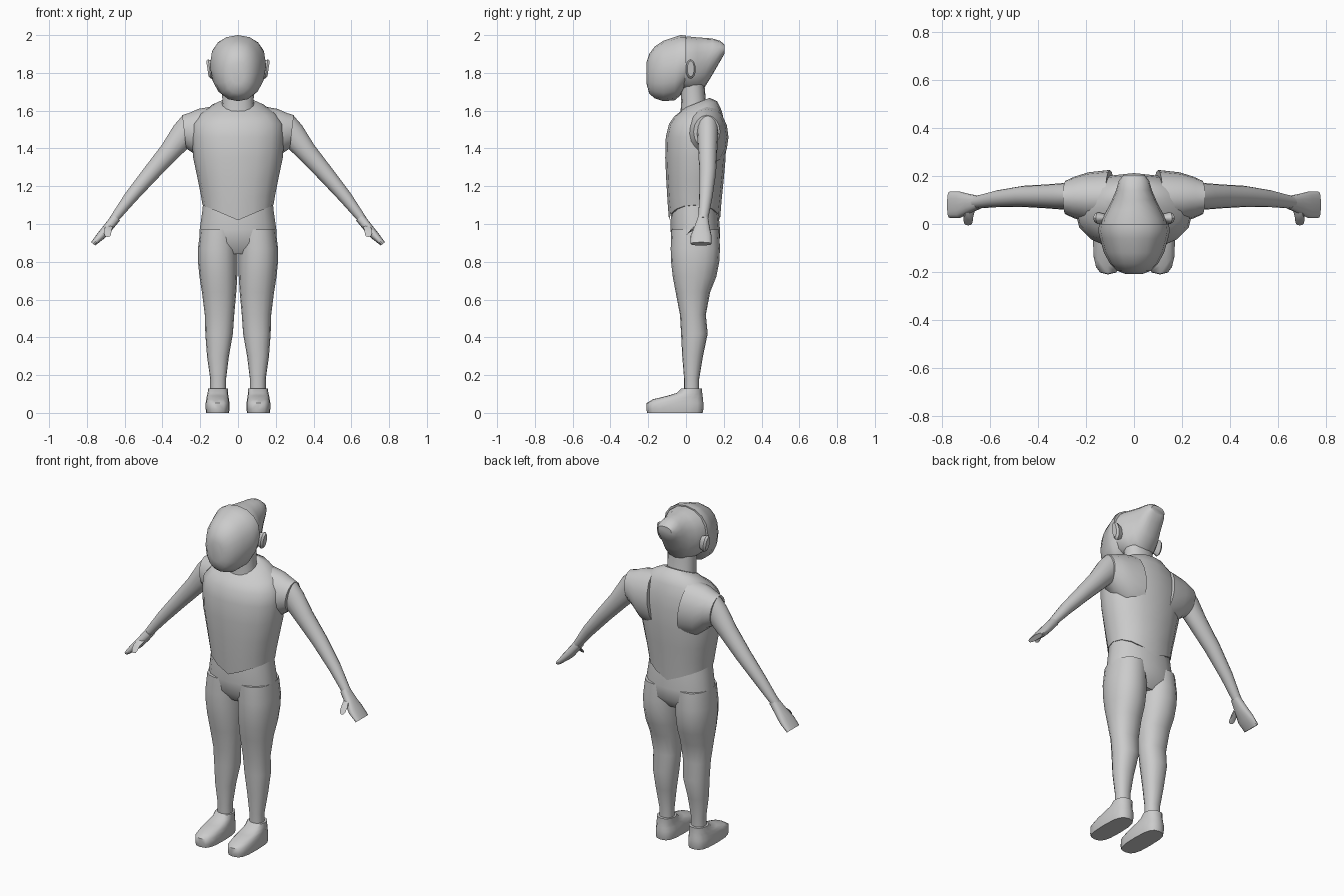
import bpy, bmesh, math
from mathutils import Vector

X, Y, Z = Vector((1, 0, 0)), Vector((0, 1, 0)), Vector((0, 0, 1))


def ring(c, u, v, a, b, p=2.0, n=16):
    """Superellipse ring around c in the plane of u and v."""
    pts = []
    for i in range(n):
        t = 2 * math.pi * i / n
        cs, sn = math.cos(t), math.sin(t)
        x = math.copysign(abs(cs) ** (2 / p), cs) if abs(cs) > 1e-6 else 0
        y = math.copysign(abs(sn) ** (2 / p), sn) if abs(sn) > 1e-6 else 0
        pts.append(Vector(c) + u * (a * x) + v * (b * y))
    return pts


def loft(name, rings, mirror=False, angle=40):
    """Skin a list of rings, cap both ends, optionally mirror across x."""
    bm = bmesh.new()
    rows = [[bm.verts.new(p) for p in r] for r in rings]
    n = len(rows[0])
    for r, s in zip(rows, rows[1:]):
        for i in range(n):
            bm.faces.new((r[i], r[(i + 1) % n], s[(i + 1) % n], s[i]))
    bm.faces.new(rows[0])
    bm.faces.new(rows[-1])
    bmesh.ops.recalc_face_normals(bm, faces=bm.faces)
    me = bpy.data.meshes.new(name)
    bm.to_mesh(me)
    bm.free()
    ob = bpy.data.objects.new(name, me)
    bpy.context.collection.objects.link(ob)
    bpy.ops.object.select_all(action='DESELECT')
    ob.select_set(True)
    bpy.context.view_layer.objects.active = ob
    bpy.ops.object.shade_smooth_by_angle(angle=math.radians(angle))
    if mirror:
        ob.modifiers.new("mirror", 'MIRROR')
    return ob


def level(z, cx, hw, y0, y1, p=2.2, tilt=0, dip=0):
    """Horizontal ring; tilt raises the back, dip lowers the middle."""
    cy = (y0 + y1) / 2
    pts = ring((cx, cy, z), X, Y, hw, (y1 - y0) / 2, p)
    for q in pts:
        q.z += tilt * (q.y - cy) - dip * (1 - abs(q.x - cx) / hw)
    return pts


def slice_y(y, hw, z0, z1, p=2.2):
    """Upright ring facing the front."""
    return ring((0, y, (z0 + z1) / 2), X, Z, hw, (z1 - z0) / 2, p)


# Head: face shell, skull with swept-back crown, neck
loft("face", [slice_y(*r) for r in (
    (-0.208, 0.035, 1.74, 1.86), (-0.195, 0.07, 1.69, 1.90),
    (-0.165, 0.1, 1.665, 1.94), (-0.12, 0.125, 1.65, 1.97),
    (-0.06, 0.142, 1.655, 1.99), (-0.03, 0.149, 1.68, 2.0),
    (0.0, 0.145, 1.73, 1.998))])
loft("skull", [slice_y(*r) for r in (
    (-0.03, 0.138, 1.71, 1.99), (0.02, 0.133, 1.70, 1.992),
    (0.06, 0.112, 1.70, 1.988), (0.10, 0.092, 1.725, 1.985),
    (0.14, 0.075, 1.79, 1.982), (0.18, 0.063, 1.86, 1.97),
    (0.203, 0.045, 1.90, 1.95))])
loft("neck", [level(*r) for r in (
    (1.58, 0, 0.09, -0.03, 0.12), (1.65, 0, 0.083, -0.025, 0.105),
    (1.74, 0, 0.085, -0.03, 0.098))])

# Ears
loft("ear", [ring((x, 0.025, z), Y, (Z + X * 0.15).normalized(), a, b) for x, z, a, b in (
    (0.12, 1.82, 0.018, 0.04), (0.15, 1.82, 0.026, 0.052),
    (0.162, 1.822, 0.018, 0.042))], mirror=True)

# Shirt body with pointed hem and sloped neckline
loft("shirt_body", [level(*r) for r in (
    (1.10, 0, 0.188, -0.09, 0.18, 2.2, 0, 0.08),
    (1.16, 0, 0.198, -0.098, 0.188, 2.2, 0, 0.04),
    (1.24, 0, 0.214, -0.105, 0.2), (1.35, 0, 0.237, -0.11, 0.21),
    (1.46, 0, 0.245, -0.107, 0.212), (1.53, 0, 0.24, -0.09, 0.205),
    (1.585, 0, 0.2, -0.06, 0.19, 2.2, 0.1),
    (1.62, 0, 0.145, -0.035, 0.165, 2.2, 0.3),
    (1.64, 0, 0.1, -0.015, 0.125, 2.2, 0.4))])

# Short sleeves
SV = Vector((0.12, 0, 1))
loft("sleeve", [ring((x, 0.11, z), Y, SV, a, b) for x, z, a, b in (
    (0.1, 1.46, 0.115, 0.165), (0.19, 1.46, 0.105, 0.15),
    (0.245, 1.48, 0.088, 0.108), (0.285, 1.488, 0.07, 0.088))], mirror=True)

# Arms and hands, hanging outward
AV = Vector((0.78, 0, 0.62))
loft("arm", [ring((x, y, z), Y, AV, a, b) for x, y, z, a, b in (
    (0.24, 0.115, 1.53, 0.055, 0.07), (0.285, 0.115, 1.478, 0.056, 0.07),
    (0.36, 0.115, 1.385, 0.05, 0.055), (0.46, 0.115, 1.27, 0.044, 0.045),
    (0.57, 0.105, 1.14, 0.035, 0.035), (0.66, 0.09, 1.022, 0.026, 0.023))], mirror=True)
loft("hand", [ring((x, y, z), Y, AV, a, b, 2.5) for x, y, z, a, b in (
    (0.645, 0.09, 1.035, 0.027, 0.026), (0.685, 0.085, 0.985, 0.04, 0.025),
    (0.725, 0.08, 0.938, 0.055, 0.023), (0.767, 0.08, 0.895, 0.055, 0.014))], mirror=True)
TV = Vector((0, 0.6, 0.8))
loft("thumb", [ring(c, X, TV, r, r, 2, 8) for c, r in (
    ((0.68, 0.065, 0.99), 0.02), ((0.69, 0.025, 0.968), 0.02),
    ((0.69, 0.005, 0.945), 0.018))], mirror=True)

# Trousers: hips and legs
loft("hips", [level(*r) for r in (
    (1.13, 0, 0.183, -0.075, 0.165), (1.06, 0, 0.19, -0.08, 0.172),
    (0.97, 0, 0.203, -0.082, 0.18), (0.90, 0, 0.206, -0.075, 0.178),
    (0.84, 0, 0.19, -0.03, 0.13))])
loft("leg", [level(*r) for r in (
    (0.97, 0.1, 0.1, -0.078, 0.175), (0.87, 0.107, 0.105, -0.081, 0.18),
    (0.8, 0.107, 0.105, -0.079, 0.176), (0.72, 0.104, 0.1, -0.07, 0.16),
    (0.64, 0.1, 0.091, -0.055, 0.128), (0.52, 0.098, 0.078, -0.032, 0.105),
    (0.42, 0.1, 0.073, -0.026, 0.115), (0.3, 0.106, 0.058, -0.02, 0.09),
    (0.18, 0.105, 0.042, -0.01, 0.07), (0.08, 0.105, 0.042, -0.01, 0.07))], mirror=True)

# Shoes: flat sole, low toe, ankle collar
loft("shoe", [level(*r) for r in (
    (0.0, 0.108, 0.06, -0.205, 0.088, 3), (0.02, 0.108, 0.063, -0.21, 0.092, 3),
    (0.052, 0.108, 0.063, -0.208, 0.092, 3), (0.072, 0.108, 0.06, -0.175, 0.09, 2.6),
    (0.09, 0.108, 0.057, -0.1, 0.088, 2.4), (0.105, 0.107, 0.054, -0.05, 0.086),
    (0.128, 0.106, 0.052, -0.025, 0.086))], mirror=True, angle=50)
